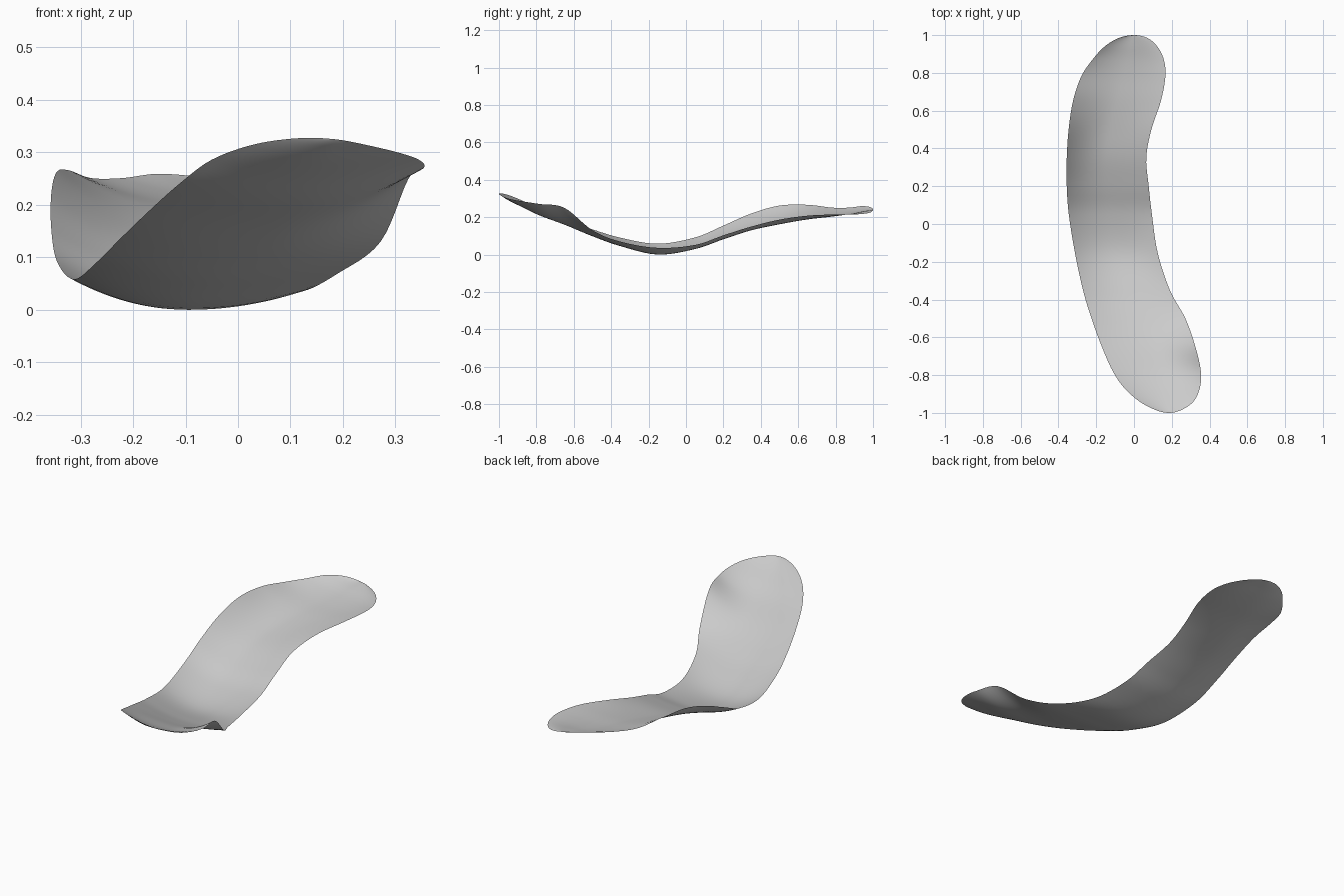
import bpy
import bmesh

STEPS = 6     # rows added between two stations
ACROSS = 28   # faces across the strip

# Remove the default cube
cube = bpy.data.objects.get("Cube")
if cube:
    bpy.data.objects.remove(cube, do_unlink=True)

# Stations along the strip:
# y, right edge x, left edge x, right edge z, middle z, left edge z
stations = [
    (-1, .185, .185, .325, .325, .325),
    (-.985, .115, .25, .327, .312, .313),
    (-.94, .03, .315, .315, .285, .297),
    (-.87, -.05, .348, .286, .251, .284),
    (-.78, -.112, .354, .24, .208, .27),
    (-.65, -.17, .325, .188, .16, .25),
    (-.5, -.225, .272, .135, .098, .13),
    (-.35, -.27, .19, .09, .045, .069),
    (-.15, -.313, .125, .058, 0, .036),
    (.05, -.345, .095, .092, .03, .052),
    (.2, -.356, .078, .155, .082, .103),
    (.35, -.356, .065, .22, .13, .15),
    (.5, -.346, .092, .262, .162, .187),
    (.65, -.323, .142, .266, .188, .208),
    (.78, -.28, .166, .251, .203, .214),
    (.87, -.22, .158, .251, .216, .214),
    (.94, -.155, .123, .259, .23, .217),
    (.985, -.08, .07, .254, .238, .225),
    (1, 0, 0, .24, .24, .24),
]


def spline(a, b, c, d, t):
    """Smooth value between b and c."""
    return b + t / 2 * (c - a + t * (2 * a - 5 * b + 4 * c - d + t * (3 * (b - c) + d - a)))


def swap_edges(key):
    """Exchange left and right, so the outline runs round a tip."""
    y, x_right, x_left, z_right, z_mid, z_left = key
    return (y, x_left, x_right, z_left, z_mid, z_right)


def smooth_rows(keys):
    """Fill in rows between the stations."""
    padded = [swap_edges(keys[1])] + keys + [swap_edges(keys[-2])]
    rows = []
    for i in range(len(keys) - 1):
        quad = padded[i:i + 4]
        for step in range(STEPS):
            rows.append([spline(*values, step / STEPS) for values in zip(*quad)])
    rows.append(list(keys[-1]))
    return rows


def cross_section(row):
    """Points of a shallow dish from the right edge to the left edge."""
    y, x_right, x_left, z_right, z_mid, z_left = row
    points = []
    for i in range(ACROSS + 1):
        side = 2 * i / ACROSS - 1
        edge = z_right if side < 0 else z_left
        x = (x_right + x_left) / 2 + (x_left - x_right) / 2 * side
        points.append((x, y, z_mid + (edge - z_mid) * side ** 2))
    return points


def make_material(name, colour):
    material = bpy.data.materials.new(name)
    material.use_nodes = True
    material.diffuse_color = colour
    shader = material.node_tree.nodes["Principled BSDF"]
    shader.inputs["Base Color"].default_value = colour
    shader.inputs["Roughness"].default_value = 0.7
    return material


# Loft the curved sheet through the cross sections
bm = bmesh.new()
grid = [[bm.verts.new(p) for p in cross_section(row)] for row in smooth_rows(stations)]
for near, far in zip(grid, grid[1:]):
    for i in range(ACROSS):
        bm.faces.new((near[i], near[i + 1], far[i + 1], far[i]))

# Close the two rounded tips and rest the sheet on the ground
bmesh.ops.remove_doubles(bm, verts=bm.verts, dist=0.0003)
lowest = min(v.co.z for v in bm.verts)
for v in bm.verts:
    v.co.z -= lowest
for face in bm.faces:
    face.smooth = True

mesh = bpy.data.meshes.new("curved_sheet")
bm.to_mesh(mesh)
bm.free()
mesh.materials.append(make_material("plain grey", (0.6, 0.6, 0.6, 1)))
sheet = bpy.data.objects.new("curved_sheet", mesh)
bpy.context.collection.objects.link(sheet)
